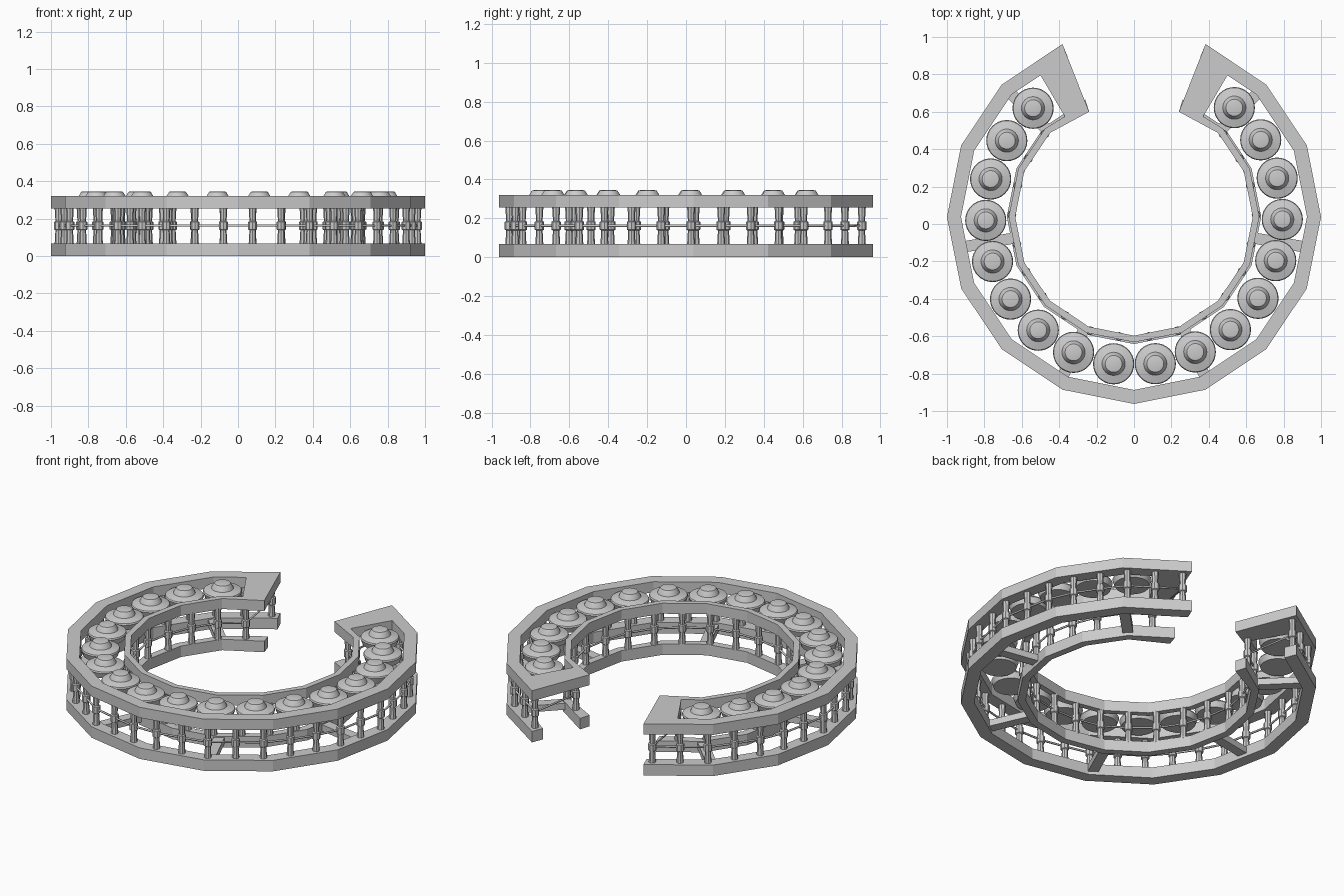
import bpy, bmesh
from math import sin, cos, radians, atan2, hypot

if "Cube" in bpy.data.objects:
    bpy.data.objects.remove(bpy.data.objects["Cube"])

CY = 0.038            # centre of the 16-sided rings
STEP = 22.5
ANGS = [67.5 - STEP * i for i in range(15)]   # right end, round the front, to left end


def pt(r, a):
    return (r * cos(radians(a)), CY + r * sin(radians(a)))


def on_ring(r, a):
    """Point on the straight-sided ring of corner radius r."""
    k = cos(radians(STEP / 2)) / cos(radians(a % STEP - STEP / 2))
    return pt(r * k, a)


def finish(name, bm, smooth=False):
    bmesh.ops.recalc_face_normals(bm, faces=bm.faces)
    me = bpy.data.meshes.new(name)
    bm.to_mesh(me)
    bm.free()
    ob = bpy.data.objects.new(name, me)
    bpy.context.collection.objects.link(ob)
    if smooth:
        bpy.context.view_layer.objects.active = ob
        ob.select_set(True)
        bpy.ops.object.shade_smooth_by_angle(angle=radians(35))
        ob.select_set(False)
    return ob


def slab(name, polys, z0, z1):
    """Extrude flat polygons from z0 to z1."""
    bm = bmesh.new()
    for p in polys:
        bm.faces.new([bm.verts.new((x, y, z0)) for x, y in p])
    bmesh.ops.remove_doubles(bm, verts=bm.verts, dist=1e-4)
    new = bmesh.ops.extrude_face_region(bm, geom=bm.faces[:])["geom"]
    for v in new:
        if isinstance(v, bmesh.types.BMVert):
            v.co.z = z1
    return finish(name, bm)


def strips(a, b):
    return [(a[i], a[i + 1], b[i + 1], b[i]) for i in range(len(a) - 1)]


def turned(name, profile, x, y, sides):
    """Closed lathe shape from (radius, z) pairs."""
    bm = bmesh.new()
    rings = [[bm.verts.new((x + r * cos(radians(360 * k / sides)),
                            y + r * sin(radians(360 * k / sides)), z))
              for k in range(sides)] for r, z in profile]
    for lo, hi in zip(rings, rings[1:]):
        for k in range(sides):
            n = (k + 1) % sides
            bm.faces.new((lo[k], lo[n], hi[n], hi[k]))
    bm.faces.new(rings[0])
    bm.faces.new(rings[-1])
    return finish(name, bm, True)


# Top frame: two rings joined by wide end plates
outer = [pt(1.0, a) for a in ANGS]
inner = [pt(0.635, a) for a in ANGS]
hole_o = [pt(0.925, a) for a in ANGS]
hole_i = [pt(0.67, a) for a in ANGS]
for i, s in ((0, 1), (-1, -1)):
    inner[i] = (0.24 * s, 0.60)
    hole_o[i] = (0.50 * s, 0.795)
    hole_i[i] = (0.37 * s, 0.575)
plates = [(outer[i], hole_o[i], hole_i[i], inner[i]) for i in (0, -1)]
slab("top_frame", strips(outer, hole_o) + strips(hole_i, inner) + plates, 0.255, 0.32)

# Bottom rings
slab("bottom_outer_ring", strips(outer, [pt(0.925, a) for a in ANGS]), 0, 0.068)
slab("bottom_inner_ring", strips([pt(0.68, a) for a in ANGS], inner), 0, 0.068)

# Spacer bars between the bottom rings
for n, a in enumerate((45, -10, -66, 135, 190, 246)):
    c, s = cos(radians(a)), sin(radians(a))
    w = 0.03
    quad = [(r * c - t * s, CY + r * s + t * c)
            for r, t in ((0.65, -w), (0.945, -w), (0.945, w), (0.65, w))]
    slab(f"spacer_bar_{n}", [quad], 0.02, 0.06)

# Turned posts with a collar at mid height
POST = [(0.021, 0.06), (0.017, 0.13), (0.017, 0.138), (0.024, 0.142),
        (0.024, 0.182), (0.017, 0.186), (0.017, 0.195), (0.021, 0.262)]
rails = []
for label, r, step, count in (("outer", 0.962, 9.4, 17), ("inner", 0.655, 14.0, 11)):
    angs = [-90 + step * (k + 0.5) for k in range(count)]
    angs = [-180 - a for a in reversed(angs)] + angs
    row = [on_ring(r, a) for a in angs]
    rails.append(row)
    for n, (x, y) in enumerate(row):
        turned(f"{label}_post_{n}", POST, x, y, 8)

# Thin cord threaded through all the posts as one closed loop
cu = bpy.data.curves.new("cord", "CURVE")
cu.dimensions = "3D"
cu.bevel_depth = 0.006
cu.bevel_resolution = 1
path = rails[0] + rails[1][::-1]
sp = cu.splines.new("POLY")
sp.points.add(len(path) - 1)
for p, (x, y) in zip(sp.points, path):
    p.co = (x, y, 0.162, 1)
sp.use_cyclic_u = True
bpy.context.collection.objects.link(bpy.data.objects.new("cord", cu))

# Bossed gongs
GONG = [(0.098, 0.257), (0.11, 0.292), (0.106, 0.300), (0.062, 0.312),
        (0.058, 0.322), (0.045, 0.343), (0.03, 0.346)]
for n in range(18):
    x, y = pt(0.793, 132.9 + 16.15 * n)
    turned(f"gong_{n}", GONG, x, y, 32)
